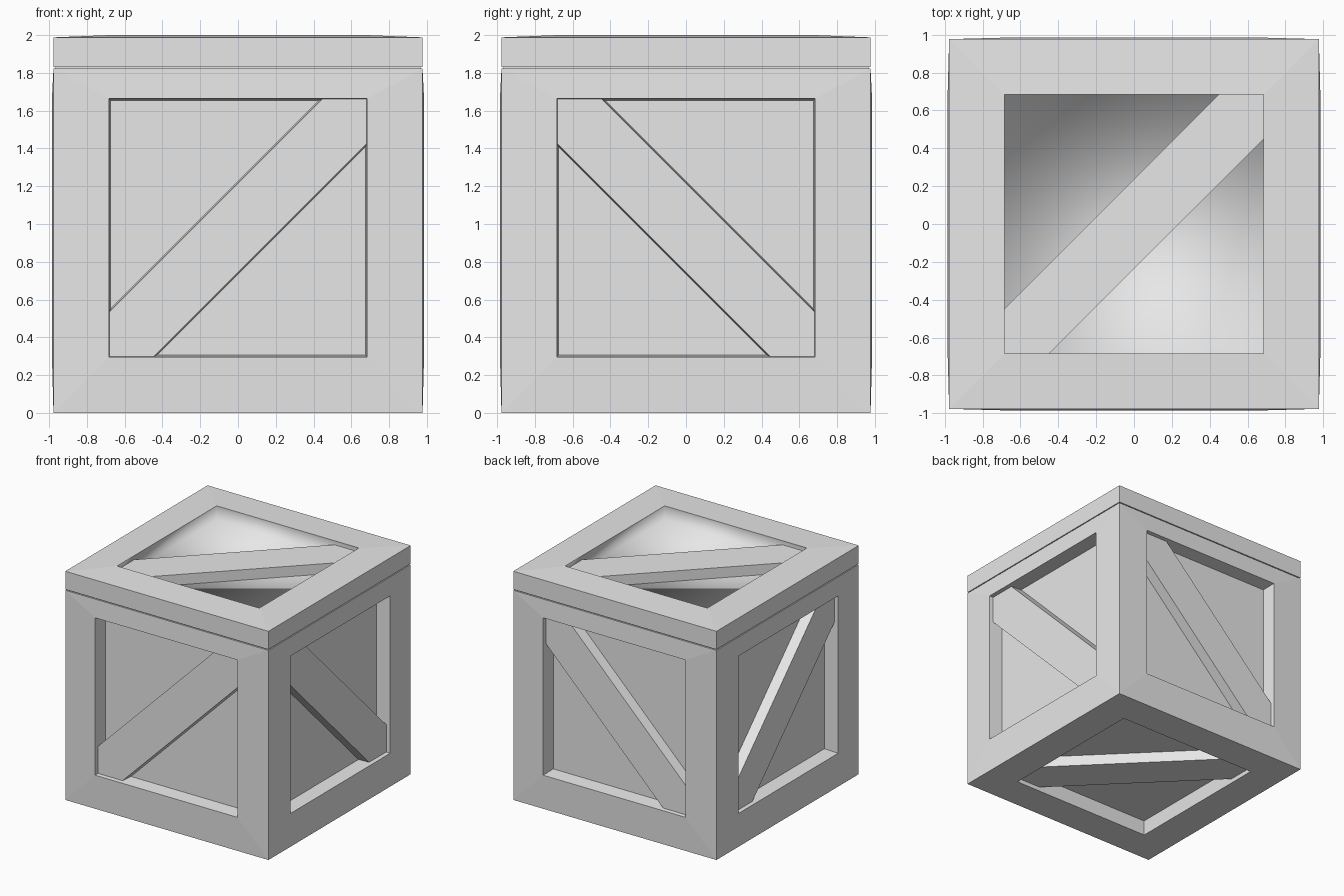
import bpy, bmesh
from mathutils import Vector

cube = bpy.data.objects.get("Cube")
if cube:
    bpy.data.objects.remove(cube, do_unlink=True)

grey = bpy.data.materials.new("plain_grey")
grey.use_nodes = True
grey.diffuse_color = (0.8, 0.8, 0.8, 1)
grey.node_tree.nodes["Principled BSDF"].inputs["Base Color"].default_value = grey.diffuse_color

EDGE, RIM = 0.977, 0.985        # outer corners, slightly bulged opening rims
OPEN, DEPTH = 0.684, 0.125      # half opening and recess depth
BOARD_TOP = 0.035               # how far boards sit below the rim
SEAM_LOW, SEAM_HIGH, TOP = 1.822, 1.83, 2.0
MID = 0.98                      # height of the side openings

X, Y, Z = Vector((1, 0, 0)), Vector((0, 1, 0)), Vector((0, 0, 1))
SQUARE = [(-1, -1), (1, -1), (1, 1), (-1, 1)]

# name: (rim centre, across, up, outward); boards rise along across + up
SIDES = {
    "front": (Vector((0, -RIM, MID)), X, Z, -Y),
    "back": (Vector((0, RIM, MID)), X, Z, Y),
    "left": (Vector((RIM, 0, MID)), -Y, Z, X),
    "right": (Vector((-RIM, 0, MID)), -Y, Z, -X),
    "bottom": (Vector((0, 0, 0)), X, -Y, -Z),
}
LID = (Vector((0, 0, TOP)), X, Y, Z)


def finish(name, bm):
    bmesh.ops.remove_doubles(bm, verts=bm.verts, dist=0.0005)
    bmesh.ops.recalc_face_normals(bm, faces=bm.faces)
    mesh = bpy.data.meshes.new(name)
    bm.to_mesh(mesh)
    bm.free()
    mesh.materials.append(grey)
    obj = bpy.data.objects.new(name, mesh)
    bpy.context.collection.objects.link(obj)
    return obj


def bridge(bm, a, b):
    n = len(a)
    return [bm.faces.new((a[i], a[(i + 1) % n], b[(i + 1) % n], b[i])) for i in range(n)]


def ring(bm, z, size=EDGE):
    return [bm.verts.new((x * size, y * size, z)) for x, y in SQUARE]


def recessed_face(bm, frame, corners, taper):
    """Frame border, recess walls and panel; returns the recess faces."""
    c, u, v, n = frame
    outer = [bm.verts.new(p) for p in corners]
    rim = [bm.verts.new(c + (u * a + v * b) * OPEN) for a, b in SQUARE]
    floor = [bm.verts.new(c + (u * a + v * b) * (OPEN - taper) - n * DEPTH) for a, b in SQUARE]
    bridge(bm, outer, rim)
    return bridge(bm, rim, floor) + [bm.faces.new(floor)]


def diagonal_board(name, frame, taper):
    c, u, v, n = frame
    bm = bmesh.new()
    loops = []
    for depth, w in ((BOARD_TOP, 0.236), (DEPTH + 0.01, 0.236 + taper)):
        s = OPEN - taper * depth / DEPTH
        pts = [(-s, -s), (w - s, -s), (s, s - w), (s, s), (s - w, s), (-s, w - s)]
        loops.append([bm.verts.new(c + u * a + v * b - n * depth) for a, b in pts])
    bridge(bm, *loops)
    for loop in loops:
        bm.faces.new(loop)
    finish(name, bm)


# Crate body with recessed sides and underside
bm = bmesh.new()
for name, frame in SIDES.items():
    c, u, v, n = frame
    if name == "bottom":
        corners = [(u * a + v * b) * EDGE for a, b in SQUARE]
    else:
        corners = [(u * a + n) * EDGE + Z * (SEAM_LOW if b > 0 else 0) for a, b in SQUARE]
    recessed_face(bm, frame, corners, 0.01)
    diagonal_board(name + "_diagonal_board", frame, 0.012)
bm.faces.new(ring(bm, SEAM_LOW))
finish("crate_body", bm)

# Narrow seam under the lid
bm = bmesh.new()
low, high = ring(bm, SEAM_LOW - 0.01, EDGE - 0.01), ring(bm, SEAM_HIGH + 0.01, EDGE - 0.01)
bridge(bm, low, high)
bm.faces.new(low)
bm.faces.new(high)
finish("lid_seam", bm)

# Lid with a softly shaded recess
bm = bmesh.new()
base, upper = ring(bm, SEAM_HIGH), ring(bm, TOP - 0.012)
bm.faces.new(base)
bridge(bm, base, upper)
recess = recessed_face(bm, LID, [p.co.copy() for p in upper], 0)
for face in recess:
    face.smooth = True
bmesh.ops.remove_doubles(bm, verts=bm.verts, dist=0.0005)
for edge in bm.edges:
    edge.smooth = all(f.smooth for f in edge.link_faces)
finish("crate_lid", bm)
diagonal_board("lid_diagonal_board", LID, 0)
